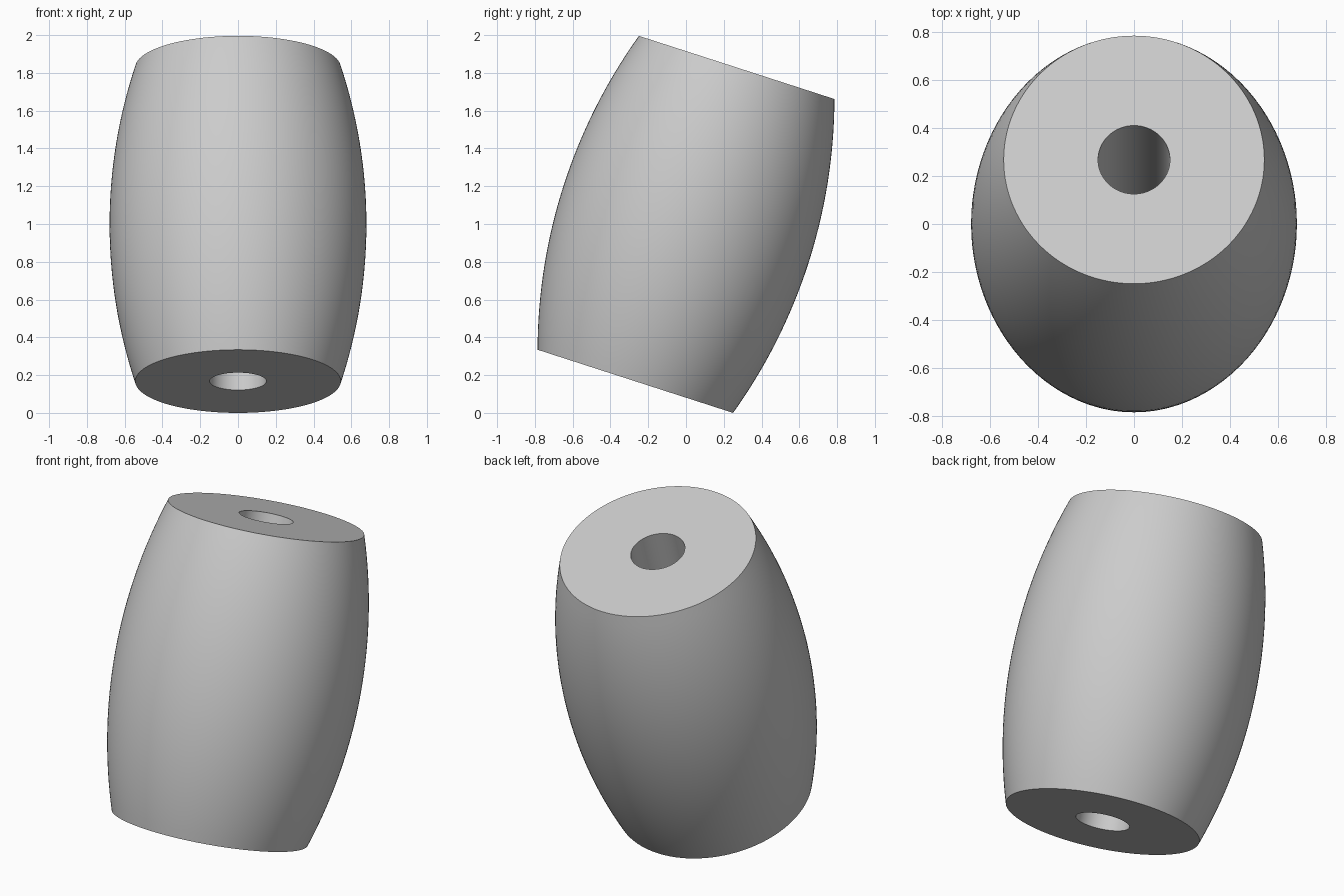
import bpy, bmesh, math
from mathutils import Matrix, Vector

cube = bpy.data.objects.get("Cube")
if cube:
    bpy.data.objects.remove(cube, do_unlink=True)

HALF = 0.873       # half the length along the axis
MID_R = 0.68       # radius at the belly
END_R = 0.544      # radius at the flat ends
HOLE_R = 0.15
TILT = math.radians(-17.9)
RINGS, SIDES = 32, 128

grey = bpy.data.materials.new("light grey")
grey.use_nodes = True
colour = (0.6, 0.6, 0.6, 1)
grey.diffuse_color = colour
grey.node_tree.nodes["Principled BSDF"].inputs["Base Color"].default_value = colour

# Closed half-section: bulging circular arc outside, straight bore inside
bulge = MID_R - END_R
arc_r = (HALF ** 2 + bulge ** 2) / (2 * bulge)
profile = []
for i in range(RINGS + 1):
    z = -HALF + 2 * HALF * i / RINGS
    profile.append((MID_R - arc_r + math.sqrt(arc_r ** 2 - z ** 2), z))
profile += [(HOLE_R, HALF), (HOLE_R, -HALF)]

# Lathe the section around the axis
bm = bmesh.new()
verts = [bm.verts.new((r, 0, z)) for r, z in profile]
edges = [bm.edges.new((a, b)) for a, b in zip(verts, verts[1:] + verts[:1])]
bmesh.ops.spin(bm, geom=verts + edges, cent=(0, 0, 0), axis=(0, 0, 1),
               angle=math.tau, steps=SIDES, use_merge=True)
bmesh.ops.remove_doubles(bm, verts=bm.verts, dist=1e-5)
bmesh.ops.recalc_face_normals(bm, faces=bm.faces)

# Lean the barrel back and stand it on the ground
bm.transform(Matrix.Translation((0, 0, 1)) @ Matrix.Rotation(TILT, 4, "X"))
low = min(v.co.z for v in bm.verts)
bmesh.ops.translate(bm, verts=bm.verts, vec=Vector((0, 0, -low)))

mesh = bpy.data.meshes.new("barrel_bead")
bm.to_mesh(mesh)
bm.free()
mesh.materials.append(grey)
bead = bpy.data.objects.new("barrel_bead", mesh)
bpy.context.collection.objects.link(bead)

# Smooth sides, crisp end rims
bpy.ops.object.select_all(action="DESELECT")
bead.select_set(True)
bpy.context.view_layer.objects.active = bead
bpy.ops.object.shade_smooth_by_angle(angle=math.radians(30))
